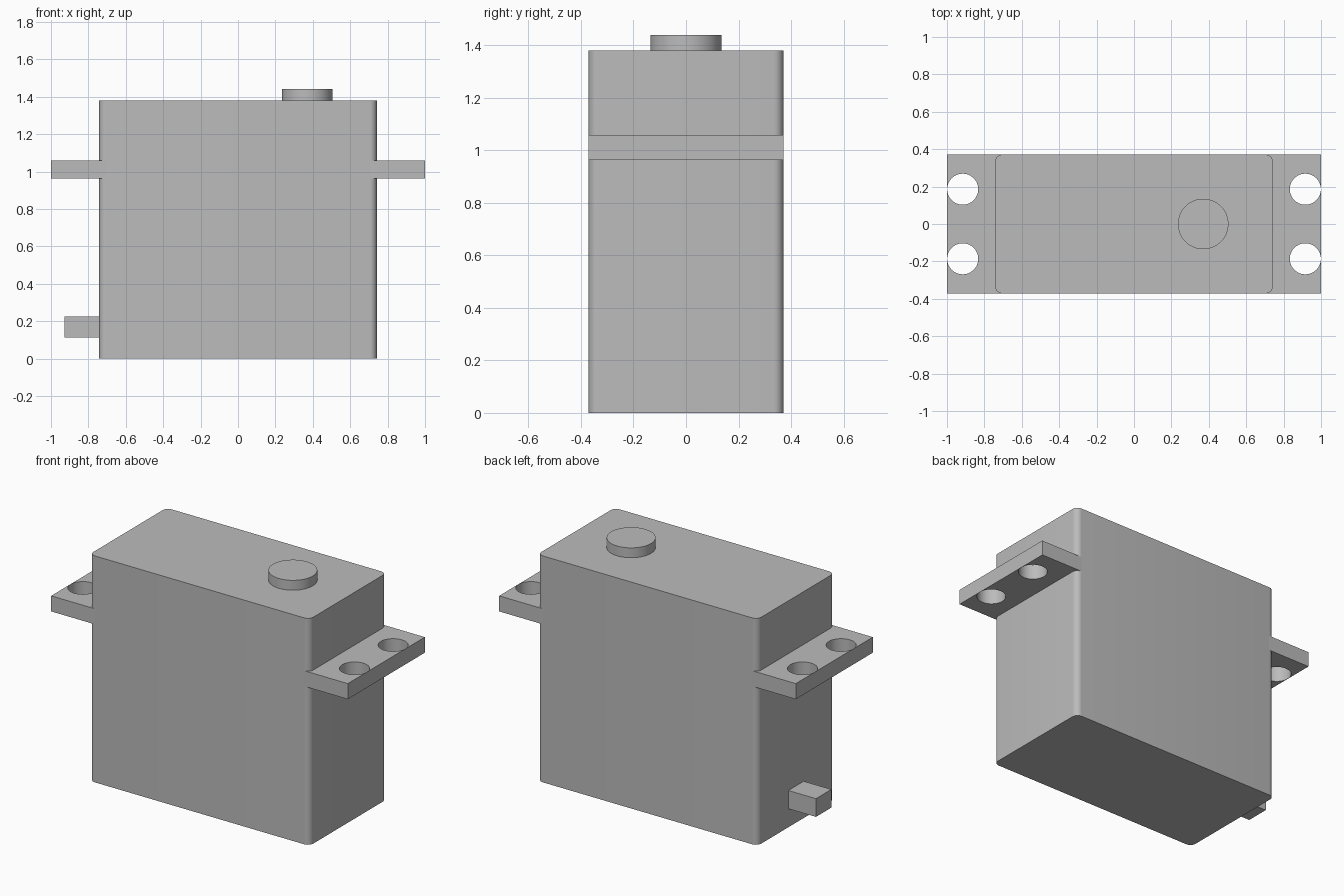
import bpy, bmesh, math

if "Cube" in bpy.data.objects:
    bpy.data.objects.remove(bpy.data.objects["Cube"], do_unlink=True)

# Single grey plastic
grey = bpy.data.materials.new("grey plastic")
grey.use_nodes = True
colour = (0.5, 0.5, 0.5, 1)
grey.diffuse_color = colour
grey.node_tree.nodes["Principled BSDF"].inputs["Base Color"].default_value = colour


def select(ob):
    bpy.ops.object.select_all(action="DESELECT")
    ob.select_set(True)
    bpy.context.view_layer.objects.active = ob


def smooth(ob):
    select(ob)
    bpy.ops.object.shade_smooth_by_angle(angle=math.radians(30))


def box(name, low, high):
    size = [b - a for a, b in zip(low, high)]
    centre = [(a + b) / 2 for a, b in zip(low, high)]
    bpy.ops.mesh.primitive_cube_add(size=1, location=centre)
    ob = bpy.context.object
    ob.name = name
    ob.scale = size
    bpy.ops.object.transform_apply(location=False, rotation=False, scale=True)
    ob.data.materials.append(grey)
    return ob


def cylinder(name, x, y, low, high, radius):
    bpy.ops.mesh.primitive_cylinder_add(vertices=64, radius=radius, depth=high - low,
                                        location=(x, y, (low + high) / 2))
    ob = bpy.context.object
    ob.name = name
    ob.data.materials.append(grey)
    return ob


# Motor case with rounded upright edges
case = box("case", (-0.742, -0.371, 0), (0.742, 0.371, 1.38))
bm = bmesh.new()
bm.from_mesh(case.data)
upright = [e for e in bm.edges if abs(e.verts[0].co.z - e.verts[1].co.z) > 1]
bmesh.ops.bevel(bm, geom=upright, offset=0.037, segments=8, profile=0.5, affect="EDGES")
bm.to_mesh(case.data)
bm.free()
smooth(case)

# Mounting ears, each with two screw holes
for side, name in ((1, "left_ear"), (-1, "right_ear")):
    ends = sorted((side * 0.705, side))
    ear = box(name, (ends[0], -0.371, 0.963), (ends[1], 0.371, 1.058))
    for y in (-0.186, 0.186):
        cutter = cylinder("hole_cutter", side * 0.916, y, 0.9, 1.1, 0.083)
        cutter.hide_render = True
        cut = ear.modifiers.new("hole", "BOOLEAN")
        cut.operation = "DIFFERENCE"
        cut.object = cutter
        select(ear)
        bpy.ops.object.modifier_apply(modifier=cut.name)
        bpy.data.objects.remove(cutter, do_unlink=True)
    smooth(ear)

# Output shaft on top and cable block at the lower end
smooth(cylinder("output_shaft", 0.37, 0, 1.37, 1.44, 0.135))
box("cable_block", (-0.928, -0.074, 0.113), (-0.73, 0.074, 0.224))
